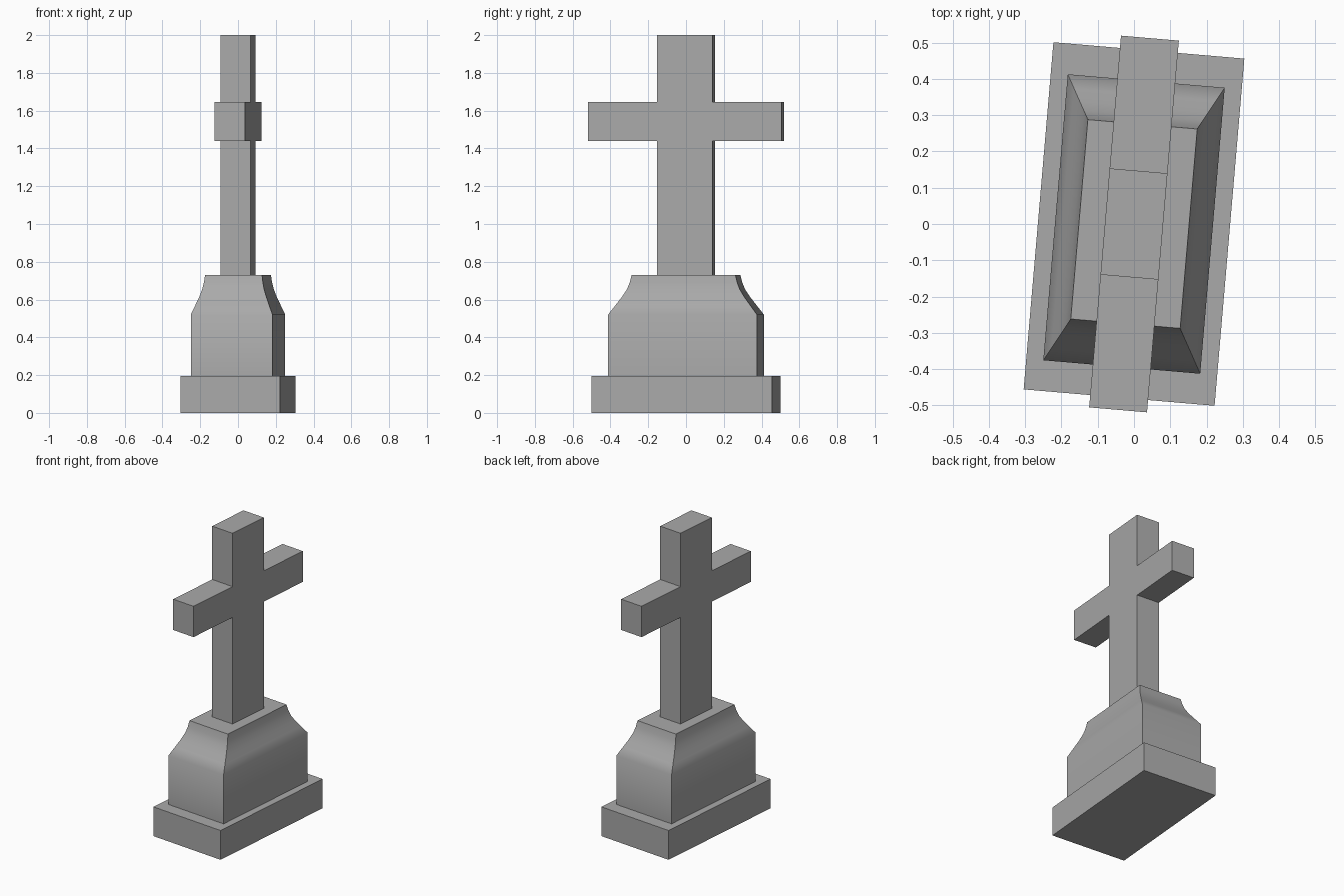
import bpy
import bmesh
import math
from mathutils import Matrix

default_cube = bpy.data.objects.get("Cube")
if default_cube:
    bpy.data.objects.remove(default_cube, do_unlink=True)

TURN = Matrix.Rotation(math.radians(-4.9), 4, "Z")

stone = bpy.data.materials.new("grey stone")
stone.use_nodes = True
grey = (0.4, 0.4, 0.4, 1)
stone.diffuse_color = grey
bsdf = stone.node_tree.nodes["Principled BSDF"]
bsdf.inputs["Base Color"].default_value = grey
bsdf.inputs["Roughness"].default_value = 0.9


def finish(name, bm):
    """Turn the part to its final heading and add it to the scene."""
    bmesh.ops.recalc_face_normals(bm, faces=bm.faces)
    bm.transform(TURN)
    mesh = bpy.data.meshes.new(name)
    bm.to_mesh(mesh)
    bm.free()
    mesh.materials.append(stone)
    obj = bpy.data.objects.new(name, mesh)
    bpy.context.collection.objects.link(obj)
    return obj


def rectangle(bm, width, length, z):
    return [bm.verts.new((sx * width / 2, sy * length / 2, z))
            for sx, sy in ((-1, -1), (1, -1), (1, 1), (-1, 1))]


def stack(name, width, length, levels):
    """Closed stack of rectangles; levels are (height, scale)."""
    bm = bmesh.new()
    rings = [rectangle(bm, width * s, length * s, z) for z, s in levels]
    bm.faces.new(rings[0])
    bm.faces.new(rings[-1])
    for low, high in zip(rings, rings[1:]):
        for i in range(4):
            j = (i + 1) % 4
            bm.faces.new((low[i], low[j], high[j], high[i]))
    return finish(name, bm)


# Plinth slab on the ground
stack("plinth", 0.528, 0.96, [(0, 1), (0.195, 1)])

# Pedestal with a concave, tapering shoulder
pedestal = stack("pedestal", 0.434, 0.791, [
    (0.195, 1), (0.52, 1), (0.57, 0.905), (0.615, 0.82),
    (0.655, 0.757), (0.69, 0.722), (0.73, 0.697)])

# Cross: one outline extruded through its thickness
half_outline = [(0.147, 0.73), (0.147, 1.44), (0.514, 1.44),
                (0.514, 1.645), (0.147, 1.645), (0.147, 2)]
outline = half_outline + [(-y, z) for y, z in reversed(half_outline)]
thickness = 0.16
bm = bmesh.new()
side = bm.faces.new([bm.verts.new((-thickness / 2, y, z)) for y, z in outline])
extruded = bmesh.ops.extrude_face_region(bm, geom=[side], use_keep_orig=True)
moved = [v for v in extruded["geom"] if isinstance(v, bmesh.types.BMVert)]
bmesh.ops.translate(bm, verts=moved, vec=(thickness, 0, 0))
finish("cross", bm)

# Soft shading on the shoulder, crisp corners elsewhere
bpy.ops.object.select_all(action="DESELECT")
pedestal.select_set(True)
bpy.context.view_layer.objects.active = pedestal
bpy.ops.object.shade_smooth_by_angle(angle=math.radians(45))
